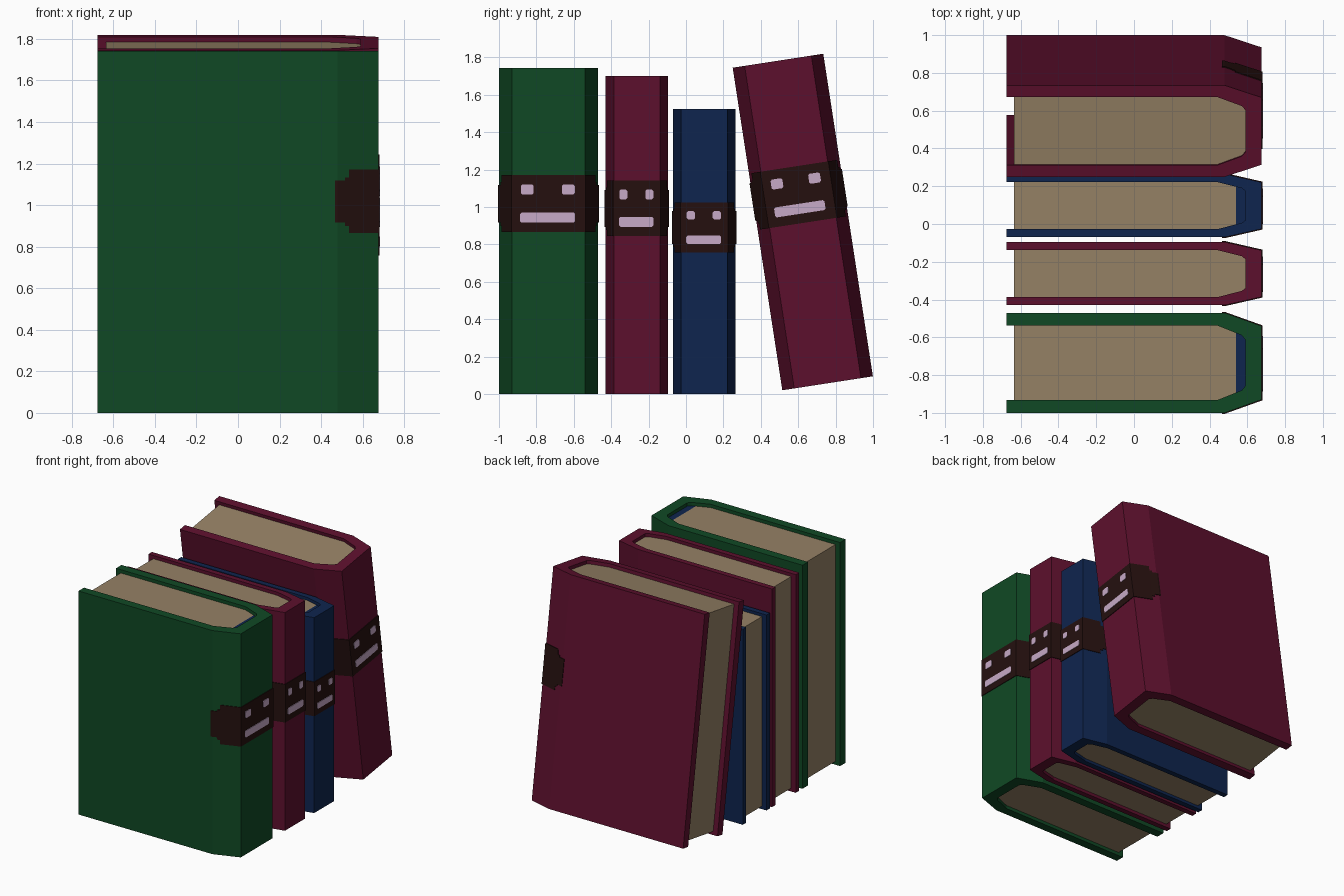
import bpy, bmesh, math
from mathutils import Matrix

if "Cube" in bpy.data.objects:
    bpy.data.objects.remove(bpy.data.objects["Cube"])


def material(name, rgb):
    m = bpy.data.materials.new(name)
    m.diffuse_color = (*rgb, 1)
    m.use_nodes = True
    m.node_tree.nodes["Principled BSDF"].inputs["Base Color"].default_value = m.diffuse_color
    return m


GREEN = material("green cloth", (0.005, 0.066, 0.018))
CRIMSON = material("crimson cloth", (0.108, 0.005, 0.026))
BLUE = material("blue cloth", (0.0045, 0.018, 0.077))
PAPER = material("aged paper", (0.30, 0.22, 0.13))
BROWN = material("dark brown label", (0.018, 0.005, 0.0045))
LILAC = material("pale lilac", (0.57, 0.40, 0.57))

BACK, BEND, SPINE = -0.675, 0.48, 0.675   # x of fore edge, spine bend, spine
BEVEL, BOARD = 0.132, 0.127               # fractions of book thickness


def prism(bm, pts, a, b, axis='z'):
    """Extrude a flat outline from a to b along z or x."""
    def at(p, d):
        return (p[0], p[1], d) if axis == 'z' else (d, p[0], p[1])
    lo = [bm.verts.new(at(p, a)) for p in pts]
    hi = [bm.verts.new(at(p, b)) for p in pts]
    bm.faces.new(lo)
    bm.faces.new(hi)
    n = len(pts)
    for i in range(n):
        j = (i + 1) % n
        bm.faces.new((lo[i], lo[j], hi[j], hi[i]))


def finish(bm, name, mats, matrix):
    bmesh.ops.recalc_face_normals(bm, faces=bm.faces[:])
    me = bpy.data.meshes.new(name)
    bm.to_mesh(me)
    bm.free()
    for m in mats:
        me.materials.append(m)
    ob = bpy.data.objects.new(name, me)
    bpy.context.collection.objects.link(ob)
    ob.matrix_world = matrix


def mirrored(half, W):
    """Complete a half outline by mirroring it across the book's thickness."""
    return half + [(x, W - y) for x, y in reversed(half)]


def rounded(y0, y1, z0, z1, c):
    return [(y0 + c, z0), (y1 - c, z0), (y1, z0 + c), (y1, z1 - c),
            (y1 - c, z1), (y0 + c, z1), (y0, z1 - c), (y0, z0 + c)]


def book(name, cloth, W, H, y, z=0, tilt=0, blue_tip=False):
    M = Matrix.Translation((0, y, z)) @ Matrix.Rotation(tilt, 4, 'X')

    # cover: U-shaped case with a bevelled spine
    outer = [(BACK, 0), (BEND, 0), (SPINE, BEVEL * W)]
    inner = [(BACK, BOARD * W), (0.44, BOARD * W), (0.57, 0.225 * W), (0.59, 0.27 * W)]
    bm = bmesh.new()
    prism(bm, mirrored(outer, W) + mirrored(inner, W)[::-1], 0, H)
    finish(bm, name + "_cover", [cloth], M)

    # pages: slightly recessed block, with a blue headband on some books
    bm = bmesh.new()
    prism(bm, mirrored([(-0.635, BOARD * W)] + inner[1:], W), 0.015 * H, 0.985 * H)
    if blue_tip:
        bmesh.ops.bisect_plane(bm, geom=bm.verts[:] + bm.edges[:] + bm.faces[:],
                               plane_co=(0.54, 0, 0), plane_no=(1, 0, 0))
        for f in bm.faces:
            c = f.calc_center_median()
            if c.x > 0.54 and c.z > 0.98 * H:
                f.material_index = 1
    finish(bm, name + "_pages", [PAPER, BLUE], M)

    # label: thin band round the spine with stepped ends on the boards
    def edge(x):
        return max(0, (x - BEND) / (SPINE - BEND)) * BEVEL * W

    t = 0.005
    bm = bmesh.new()
    path = [(0.535, edge(0.535)), (SPINE, edge(SPINE))]
    out = [(path[0][0], path[0][1] - t), (SPINE + t, path[1][1] - t * 0.7)]
    prism(bm, mirrored(out, W) + mirrored(path, W)[::-1], 0.497 * H, 0.672 * H)
    for xs, z0, z1 in (((0.515, 0.535), 0.516, 0.65),
                       ((0.467, BEND, 0.515), 0.526, 0.642)):
        line = [(x, edge(x)) for x in xs]
        strip = line + [(x, e - t) for x, e in reversed(line)]
        prism(bm, strip, z0 * H, z1 * H)
        prism(bm, [(x, W - e) for x, e in strip], z0 * H, z1 * H)
    finish(bm, name + "_label", [BROWN], M)

    # face: two eyes and a straight mouth
    bm = bmesh.new()
    for y0, y1, z0, z1 in ((0.22, 0.35, 0.612, 0.643), (0.635, 0.765, 0.612, 0.643),
                           (0.212, 0.768, 0.526, 0.557)):
        prism(bm, rounded(y0 * W, y1 * W, z0 * H, z1 * H, 0.008),
              SPINE + t, SPINE + t + 0.004, 'x')
    finish(bm, name + "_eyes_and_mouth", [LILAC], M)


book("green_book", GREEN, 0.53, 1.742, -1.0, blue_tip=True)
book("thin_crimson_book", CRIMSON, 0.335, 1.70, -0.43)
book("blue_book", BLUE, 0.335, 1.523, -0.07, blue_tip=True)
book("leaning_crimson_book", CRIMSON, 0.49, 1.745, 0.515, 0.02, math.radians(8.75))
